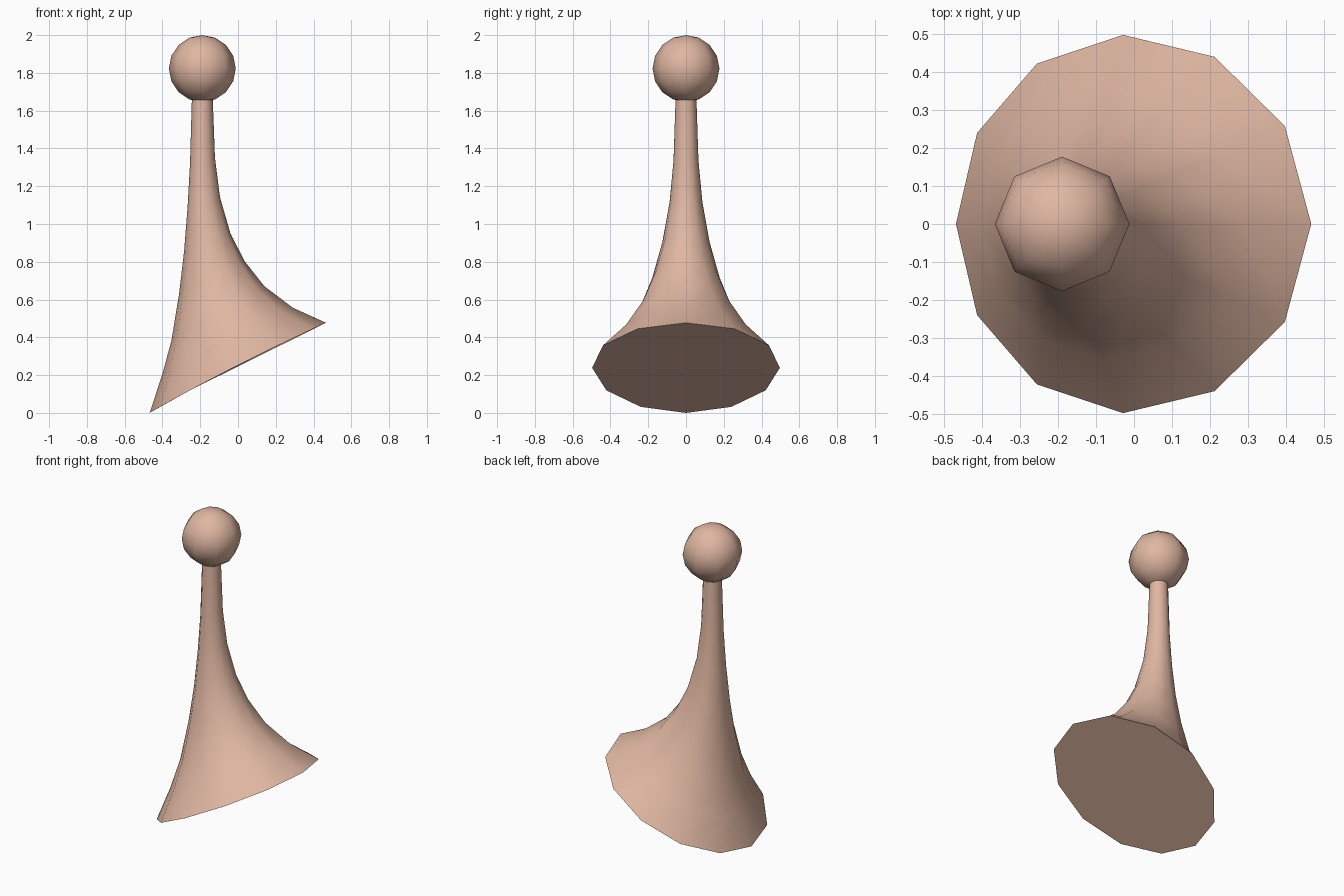
import bpy, bmesh
from math import cos, sin, pi, radians

cube = bpy.data.objects.get("Cube")
if cube:
    bpy.data.objects.remove(cube, do_unlink=True)

clay = bpy.data.materials.new("warm_clay")
clay.use_nodes = True
colour = (0.74, 0.47, 0.36, 1)
clay.diffuse_color = colour
clay.node_tree.nodes["Principled BSDF"].inputs["Base Color"].default_value = colour


def finish(name, bm):
    """Turn a bmesh into a smooth object that keeps its rim sharp."""
    bmesh.ops.recalc_face_normals(bm, faces=bm.faces)
    mesh = bpy.data.meshes.new(name)
    bm.to_mesh(mesh)
    bm.free()
    mesh.materials.append(clay)
    obj = bpy.data.objects.new(name, mesh)
    bpy.context.collection.objects.link(obj)
    bpy.ops.object.select_all(action='DESELECT')
    obj.select_set(True)
    bpy.context.view_layer.objects.active = obj
    bpy.ops.object.shade_smooth_by_angle(angle=radians(60))
    return obj


# Flared body: rings that level out as they rise.
# Each ring: left x, left z, right x, right z, half depth
SIDES = 12
rings = [
    (-0.468, 0.00, 0.466, 0.477, 0.497),
    (-0.402, 0.20, 0.290, 0.557, 0.360),
    (-0.353, 0.38, 0.140, 0.670, 0.257),
    (-0.312, 0.63, 0.035, 0.803, 0.178),
    (-0.285, 0.86, -0.040, 0.950, 0.125),
    (-0.267, 1.09, -0.095, 1.140, 0.087),
    (-0.254, 1.32, -0.122, 1.350, 0.066),
    (-0.244, 1.67, -0.134, 1.670, 0.055),
]
bm = bmesh.new()
loops = []
for x0, z0, x1, z1, depth in rings:
    skew = (z1 - z0) * 0.058      # the tilted rings are slightly egg-shaped
    loop = []
    for i in range(SIDES):
        a = 2 * pi * i / SIDES
        t = (1 + cos(a)) / 2
        loop.append(bm.verts.new((
            x0 + (x1 - x0) * t - skew * sin(a) ** 2,
            depth * sin(a) * (1 + 1.5 * skew * cos(a)),
            z0 + (z1 - z0) * t)))
    loops.append(loop)
for low, high in zip(loops, loops[1:]):
    for i in range(SIDES):
        j = (i + 1) % SIDES
        bm.faces.new((low[i], low[j], high[j], high[i]))
bm.faces.new(loops[0][::-1])
bm.faces.new(loops[-1])
finish("flared_body", bm)

# Ball on top
bm = bmesh.new()
bmesh.ops.create_uvsphere(bm, u_segments=8, v_segments=8, radius=0.177)
finish("ball_head", bm).location = (-0.189, 0, 1.823)
